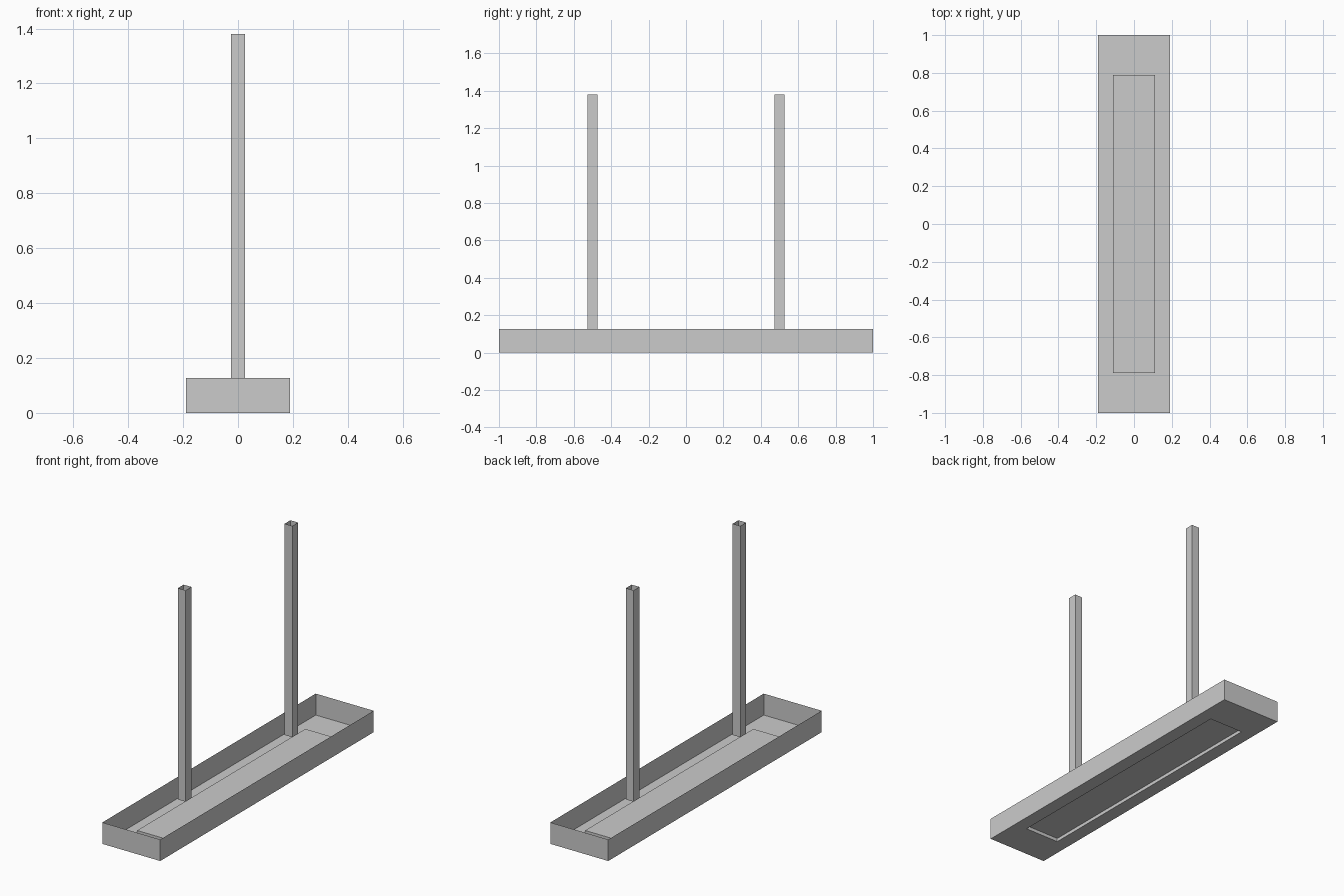
import bpy

if "Cube" in bpy.data.objects:
    bpy.data.objects.remove(bpy.data.objects["Cube"])

TRAY_X, TRAY_Y, TRAY_Z = 0.19, 1.0, 0.127
PANEL_X, PANEL_Y, PANEL_Z = 0.11, 0.788, 0.02
POST_X, POST_Y, POST_TOP = 0.025, 0.027, 1.38


def loft_rings(name, rings, cap_end=False, location=(0, 0, 0)):
    """Thin sheet through rectangular rings (half_x, half_y, z)."""
    corners = ((-1, -1), (1, -1), (1, 1), (-1, 1))
    verts = [(sx * hx, sy * hy, z) for hx, hy, z in rings for sx, sy in corners]
    faces = []
    for r in range(len(rings) - 1):
        a, b = 4 * r, 4 * r + 4
        for i in range(4):
            j = (i + 1) % 4
            faces.append((a + i, b + i, b + j, a + j))
    if cap_end:
        last = 4 * (len(rings) - 1)
        faces.append(tuple(last + i for i in range(4)))
    mesh = bpy.data.meshes.new(name)
    mesh.from_pydata(verts, [], faces)
    mesh.update()
    obj = bpy.data.objects.new(name, mesh)
    obj.location = location
    bpy.context.collection.objects.link(obj)
    return obj


# Open tray: walls, floor and raised centre panel
loft_rings("tray", [
    (TRAY_X, TRAY_Y, TRAY_Z),
    (TRAY_X, TRAY_Y, 0),
    (PANEL_X, PANEL_Y, 0),
    (PANEL_X, PANEL_Y, PANEL_Z),
], cap_end=True)

# Two open square tube posts starting at rim height
for label, y in (("front", -0.5), ("back", 0.5)):
    loft_rings(f"{label}_post", [
        (POST_X, POST_Y, POST_TOP),
        (POST_X, POST_Y, TRAY_Z),
    ], location=(0, y, 0))
